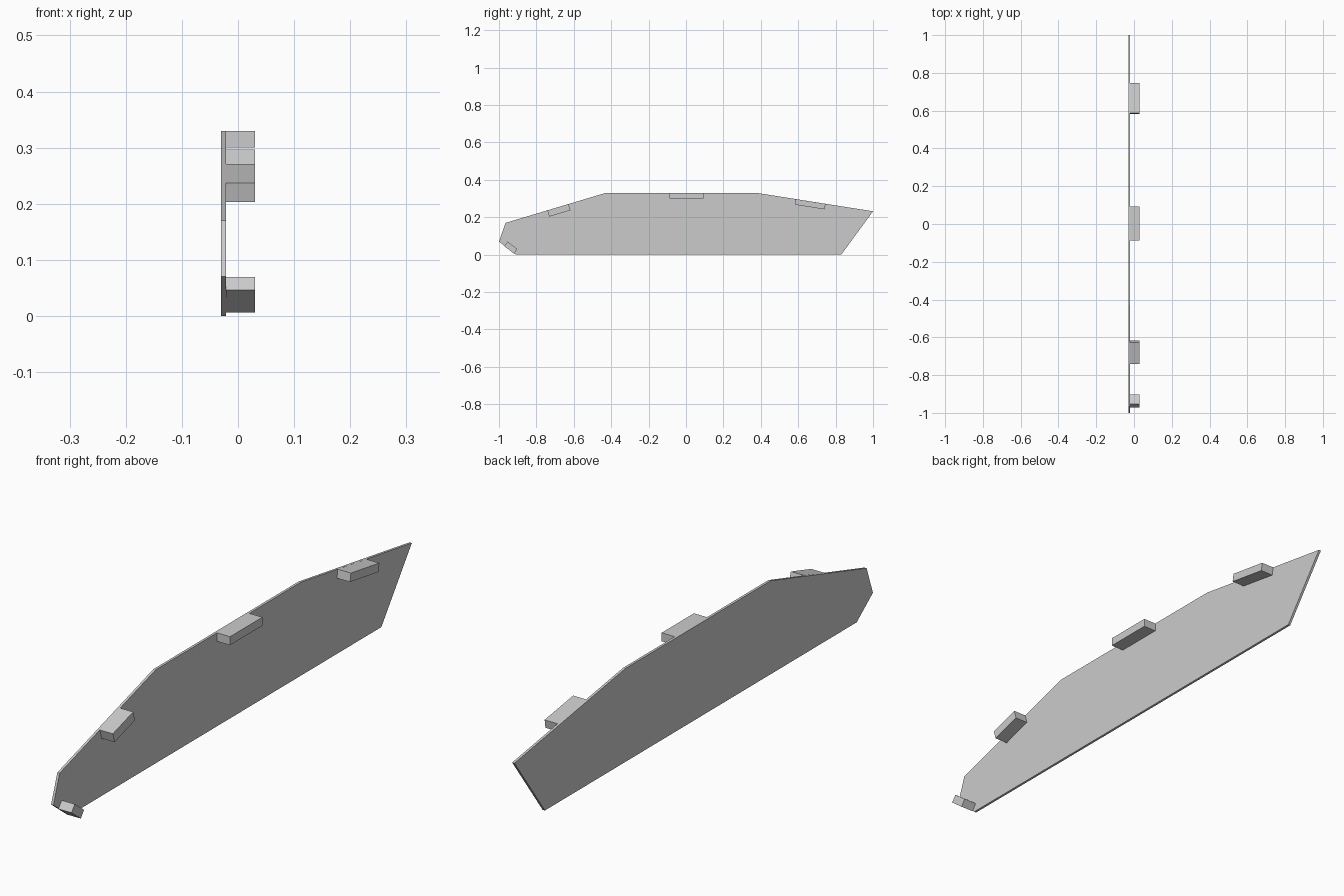
import bpy
import bmesh
from mathutils import Vector

cube = bpy.data.objects.get("Cube")
if cube:
    bpy.data.objects.remove(cube, do_unlink=True)

grey = bpy.data.materials.new("light grey")
grey.use_nodes = True
colour = (0.6, 0.6, 0.6, 1)
grey.diffuse_color = colour
grey.node_tree.nodes["Principled BSDF"].inputs["Base Color"].default_value = colour

LEFT, RIGHT = 0.03, -0.03      # outer x limits
INNER = -0.021                 # inner face of the panel


def prism(name, profile, x0, x1):
    """Extrude a (y, z) profile along x."""
    bm = bmesh.new()
    face = bm.faces.new([bm.verts.new((x0, y, z)) for y, z in profile])
    side = bmesh.ops.extrude_face_region(bm, geom=[face])
    verts = [v for v in side["geom"] if isinstance(v, bmesh.types.BMVert)]
    bmesh.ops.translate(bm, verts=verts, vec=(x1 - x0, 0, 0))
    bmesh.ops.recalc_face_normals(bm, faces=bm.faces)
    mesh = bpy.data.meshes.new(name)
    bm.to_mesh(mesh)
    bm.free()
    mesh.materials.append(grey)
    obj = bpy.data.objects.new(name, mesh)
    bpy.context.collection.objects.link(obj)


def tab(name, start, end, depth):
    """Block lying flush with a panel edge, reaching inward by depth."""
    a, b = Vector(start), Vector(end)
    along = (b - a).normalized()
    inward = Vector((along.y, -along.x)) * depth
    prism(name, [a, b, b + inward, a + inward], INNER, LEFT)


# Thin side panel
prism("side_panel", [(-0.91, 0), (0.83, 0), (1, 0.232), (0.38, 0.33),
                     (-0.43, 0.33), (-0.965, 0.17), (-1, 0.07)], RIGHT, INNER)

# Mounting tabs along the edges
tab("nose_tab", (-0.92, 0.006), (-0.972, 0.046), 0.03)
tab("front_tab", (-0.741, 0.237), (-0.628, 0.271), 0.035)
tab("middle_tab", (-0.087, 0.33), (0.093, 0.33), 0.03)
tab("rear_tab", (0.587, 0.297), (0.746, 0.272), 0.03)
